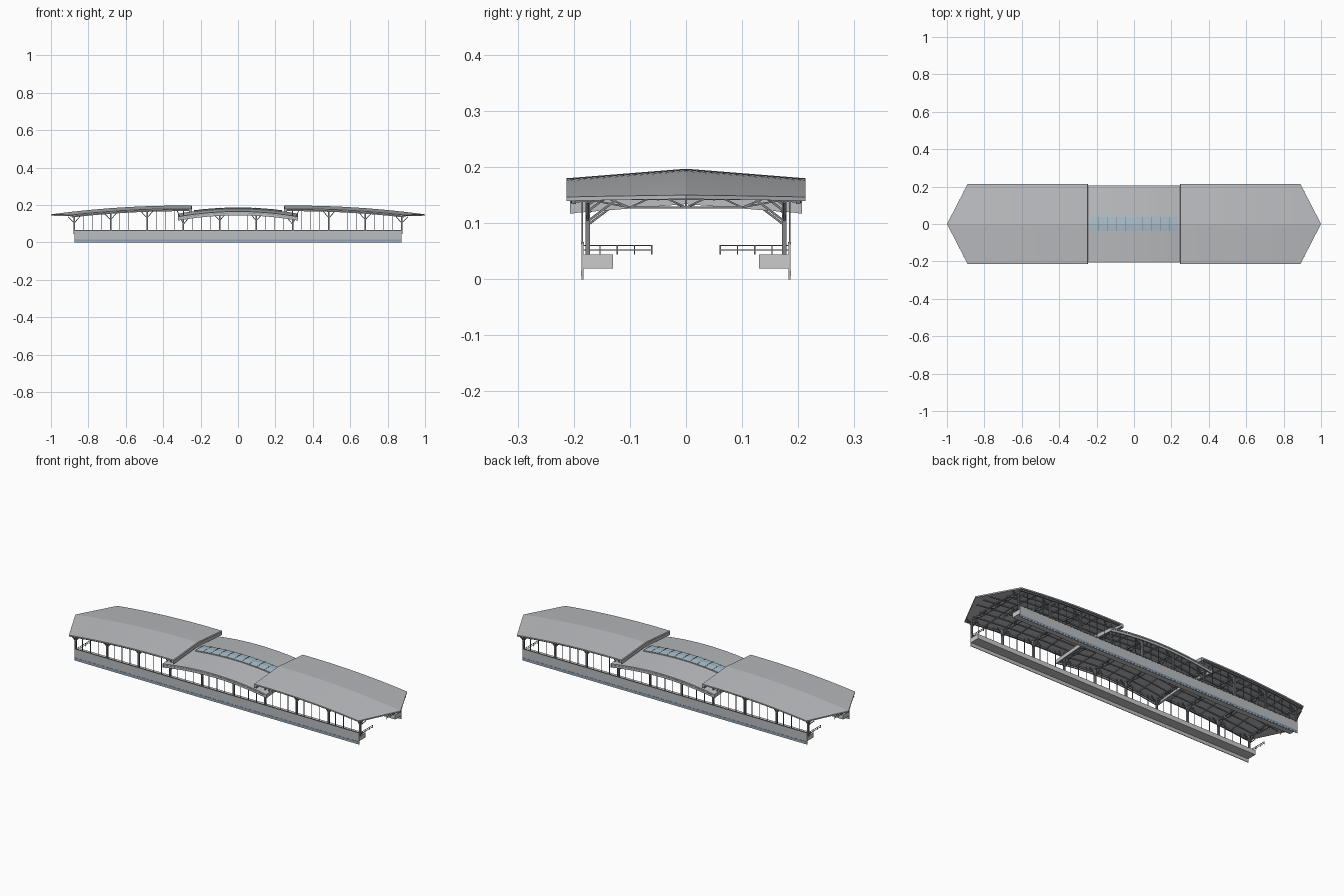
import bpy, bmesh, math
from mathutils import Vector, Matrix

if "Cube" in bpy.data.objects:
    bpy.data.objects.remove(bpy.data.objects["Cube"])

EAVE_DROP = 0.017


def outer_z(x):
    return 0.197 - 0.047 * (max(abs(x) - 0.3, 0) / 0.7) ** 2


def mid_z(x):
    return 0.182 - 0.028 * (x / 0.32) ** 2


def ridge_z(x):
    return mid_z(x) if abs(x) < 0.32 else outer_z(x)


def slope(y):
    return EAVE_DROP * abs(y) / 0.213


def under(x, y, gap=0.008):
    return Vector((x, y, ridge_z(x) - slope(y) - gap))


def material(name, col):
    m = bpy.data.materials.new(name)
    m.diffuse_color = (*col, 1)
    m.use_nodes = True
    m.node_tree.nodes["Principled BSDF"].inputs["Base Color"].default_value = m.diffuse_color
    return m


def finish(bm, name, mat=None):
    bmesh.ops.recalc_face_normals(bm, faces=bm.faces[:])
    me = bpy.data.meshes.new(name)
    bm.to_mesh(me)
    bm.free()
    ob = bpy.data.objects.new(name, me)
    bpy.context.collection.objects.link(ob)
    if mat:
        me.materials.append(mat)
    return ob


def boxes(name, items, mat=None):
    # items: (x0, x1, y0, y1, z0, z1)
    bm = bmesh.new()
    for x0, x1, y0, y1, z0, z1 in items:
        m = Matrix.Translation(((x0 + x1) / 2, (y0 + y1) / 2, (z0 + z1) / 2))
        m = m @ Matrix.Diagonal((x1 - x0, y1 - y0, z1 - z0, 1))
        bmesh.ops.create_cube(bm, size=1, matrix=m)
    return finish(bm, name, mat)


def bars(name, items, mat=None):
    # items: (start, end, thickness)
    bm = bmesh.new()
    for a, b, w in items:
        a, b = Vector(a), Vector(b)
        d = b - a
        m = Matrix.Translation((a + b) / 2) @ d.to_track_quat('Z', 'Y').to_matrix().to_4x4()
        bmesh.ops.create_cube(bm, size=1, matrix=m @ Matrix.Diagonal((w, w, d.length, 1)))
    return finish(bm, name, mat)


def gable(name, xs, zfun, width, thick, mat=None):
    # curved gable shell lofted along x, closed all round
    bm = bmesh.new()
    rings = []
    for x in xs:
        w, z = width(x), zfun(x)
        e = z - slope(w)
        pts = [(-w, e), (0, z), (w, e), (w, e - thick), (0, z - thick), (-w, e - thick)]
        rings.append([bm.verts.new((x, y, h)) for y, h in pts])
    for r, s in zip(rings, rings[1:]):
        for i in range(6):
            j = (i + 1) % 6
            bm.faces.new((r[i], r[j], s[j], s[i]))
    for r in (rings[0], rings[-1]):
        bm.faces.new((r[0], r[1], r[4], r[5]))
        bm.faces.new((r[1], r[2], r[3], r[4]))
    bmesh.ops.remove_doubles(bm, verts=bm.verts[:], dist=1e-5)
    return finish(bm, name, mat)


def span(a, b, n):
    return [a + (b - a) * i / n for i in range(n + 1)]


steel = material("steel", (0.22, 0.23, 0.25))
roofing = material("roofing", (0.5, 0.51, 0.53))
blue = material("blue_stripe", (0.25, 0.36, 0.5))
glass = material("skylight_glass", (0.4, 0.52, 0.6))


# roofs
def tip_width(x):
    return 0.213 * min(1, max(0, (1 - abs(x)) / 0.11))


for s, n in ((-1, "left"), (1, "right")):
    xs = [s * x for x in span(0.25, 0.89, 16) + span(0.89, 1.0, 3)[1:]]
    gable(n + "_roof", xs, outer_z, tip_width, 0.007, roofing)
    # rolled inner lip of the outer roof and folded end of the middle roof
    gable(n + "_roof_lip", [s * x for x in (0.246, 0.249, 0.258, 0.261)],
          lambda x: outer_z(x) - (0 if 0.248 < abs(x) < 0.259 else 0.004),
          lambda x: 0.213, 0.018, roofing)
    gable(n + "_middle_roof_end", [s * 0.312, s * 0.32], mid_z, lambda x: 0.207, 0.02, roofing)
gable("middle_roof", span(-0.32, 0.32, 16), mid_z, lambda x: 0.207, 0.007, roofing)

# skylight with frame bars
sky = gable("skylight", span(-0.235, 0.235, 10), lambda x: mid_z(x) + 0.005,
            lambda x: 0.037, 0.006, glass)
frame = []
for x in span(-0.235, 0.235, 10):
    for s in (-1, 1):
        frame.append(((x, 0, mid_z(x) + 0.005), (x, s * 0.037, mid_z(x) + 0.002), 0.002))
bars("skylight_frame", frame, steel)

# platforms, side walls and blue stripes
S = (-1, 1)


def sides(x0, x1, y0, y1, z0, z1):
    return [(x0, x1, min(s * y0, s * y1), max(s * y0, s * y1), z0, z1) for s in S]


boxes("platforms", sides(-0.875, 0.875, 0.13, 0.184, 0.019, 0.044))
boxes("side_walls", sides(-0.875, 0.875, 0.183, 0.186, 0, 0.064), roofing)
boxes("wall_stripes", sides(-0.875, 0.875, 0.1855, 0.187, 0.006, 0.016), blue)
boxes("wall_caps", sides(-0.875, 0.875, 0.182, 0.187, 0.062, 0.066), steel)

# columns with brackets
col_x = [-0.875 + 0.1944 * i for i in range(10)]
cols, braces = [], []
for x in col_x:
    for s in S:
        y = s * 0.175
        top = under(x, y)
        cols.append(((x, y, 0.044), top, 0.008))
        knee = Vector((x, y, top.z - 0.04))
        braces.append((knee, under(x, s * 0.125, 0.014), 0.004))
        for d in S:
            xe = x + d * 0.035
            if abs(xe) < 0.99:
                braces.append((knee, under(xe, y, 0.01), 0.004))
        if 0.25 < abs(x) < 0.32:
            braces.append(((x, y, mid_z(x) - slope(y)), (x, y, outer_z(x) - slope(y) - 0.005), 0.006))
bars("columns", cols, steel)
bars("column_brackets", braces, steel)

# slim screen mullions above the walls
mull = []
for x in span(-0.875, 0.875, 36):
    for s in S:
        mull.append(((x, s * 0.185, 0.064), under(x, s * 0.185), 0.0025))
bars("screen_mullions", mull, steel)

# roof trusses at each column line
truss = []
for x in col_x:
    tie = max(0.128, ridge_z(x) - 0.04)
    for s in S:
        truss.append((under(x, 0, 0.01), under(x, s * 0.205, 0.01), 0.006))
        truss.append(((x, 0, tie), (x, s * 0.1, tie), 0.003))
        truss.append(((x, s * 0.1, tie), under(x, s * 0.165, 0.012), 0.003))
        for y0, y1 in ((0, 0.05), (0.1, 0.05), (0.1, 0.14)):
            truss.append(((x, s * y0, tie), under(x, s * y1, 0.01), 0.003))
    truss.append(((x, 0, tie), under(x, 0, 0.01), 0.003))
bars("roof_trusses", truss, steel)

# intermediate rafters and lengthwise purlins
rafters, purlins = [], []
for a, b in zip(col_x, col_x[1:]):
    x = (a + b) / 2
    for s in S:
        rafters.append((under(x, 0, 0.009), under(x, s * 0.205, 0.009), 0.004))
for run in (span(-0.95, -0.322, 10), span(-0.31, 0.31, 10), span(0.322, 0.95, 10)):
    for a, b in zip(run, run[1:]):
        for y in (0, 0.05, 0.1, 0.15, 0.2):
            if max(abs(a), abs(b)) > 0.9 and y > 0.09:
                continue
            w = 0.008 if y == 0.2 else 0.004
            for s in (S if y else (1,)):
                purlins.append((under(a, s * y, 0.01), under(b, s * y, 0.01), w))
for sx in S:
    for s in S:
        for y in (0.05, 0.1, 0.15, 0.2):
            a, b = sx * 0.255, sx * 0.322
            purlins.append(((a, s * y, outer_z(a) - slope(y) - 0.01),
                            (b, s * y, outer_z(b) - slope(y) - 0.01), 0.004))
bars("rafters", rafters, steel)
bars("purlins", purlins, steel)

# eave fascia beams of the middle roof
fascia = []
run = span(-0.318, 0.318, 12)
for a, b in zip(run, run[1:]):
    for s in S:
        for g in (0.012, 0.018):
            fascia.append((under(a, s * 0.203, g), under(b, s * 0.203, g), 0.006))
bars("middle_eave_fascia", fascia, roofing)

# end railings across the platform ends
rail = []
for x in (-0.872, 0.872):
    for s in S:
        for z in (0.052, 0.06):
            rail.append(((x, s * 0.06, z), (x, s * 0.184, z), 0.002))
        for y in span(0.061, 0.184, 4):
            rail.append(((x, s * y, 0.044), (x, s * y, 0.06), 0.002))
bars("end_railings", rail, steel)
